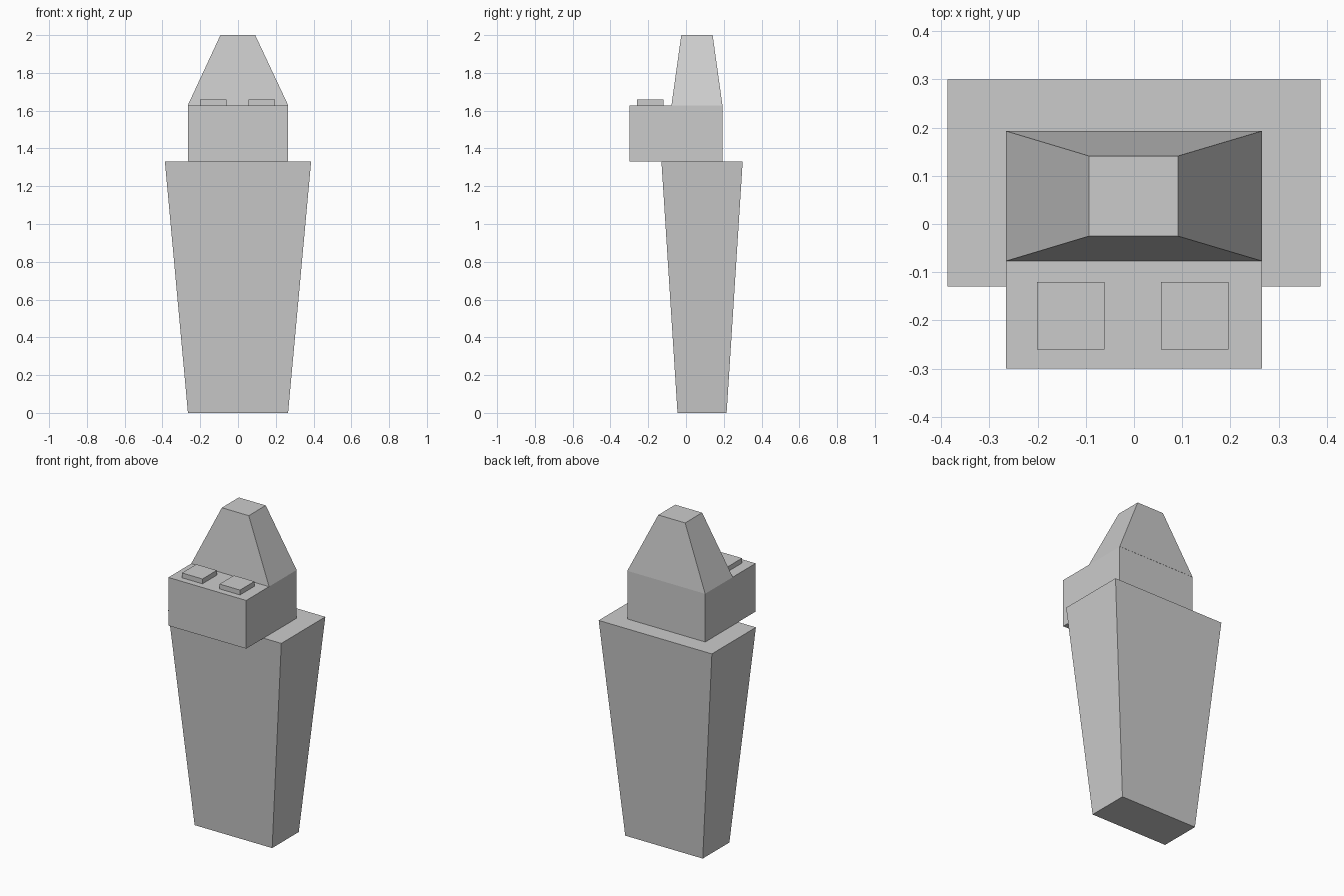
import bpy
import bmesh

if "Cube" in bpy.data.objects:
    bpy.data.objects.remove(bpy.data.objects["Cube"])


def frustum(name, z0, z1, base, top):
    """Closed four-sided block; base and top are (x0, x1, y0, y1)."""
    bm = bmesh.new()
    rings = []
    for z, (x0, x1, y0, y1) in ((z0, base), (z1, top)):
        rings.append([bm.verts.new((x, y, z)) for x, y in
                      ((x0, y0), (x1, y0), (x1, y1), (x0, y1))])
    low, high = rings
    bm.faces.new(low[::-1])
    bm.faces.new(high)
    for i in range(4):
        j = (i + 1) % 4
        bm.faces.new((low[i], low[j], high[j], high[i]))
    mesh = bpy.data.meshes.new(name)
    bm.to_mesh(mesh)
    bm.free()
    obj = bpy.data.objects.new(name, mesh)
    bpy.context.collection.objects.link(obj)
    return obj


# Tapered body, wider at the top
frustum("body", 0, 1.33, (-0.265, 0.265, -0.045, 0.215), (-0.387, 0.387, -0.13, 0.30))

# Head block overhanging the front
head = (-0.266, 0.266, -0.30, 0.192)
frustum("head", 1.33, 1.628, head, head)

# Tapered cap on the rear of the head
frustum("cap", 1.628, 2.0, (-0.266, 0.266, -0.077, 0.193), (-0.093, 0.091, -0.025, 0.141))

# Two thin pads on the front ledge
for side, x in (("left", -0.201), ("right", 0.056)):
    pad = (x, x + 0.14, -0.26, -0.12)
    frustum(f"pad_{side}", 1.628, 1.658, pad, pad)
